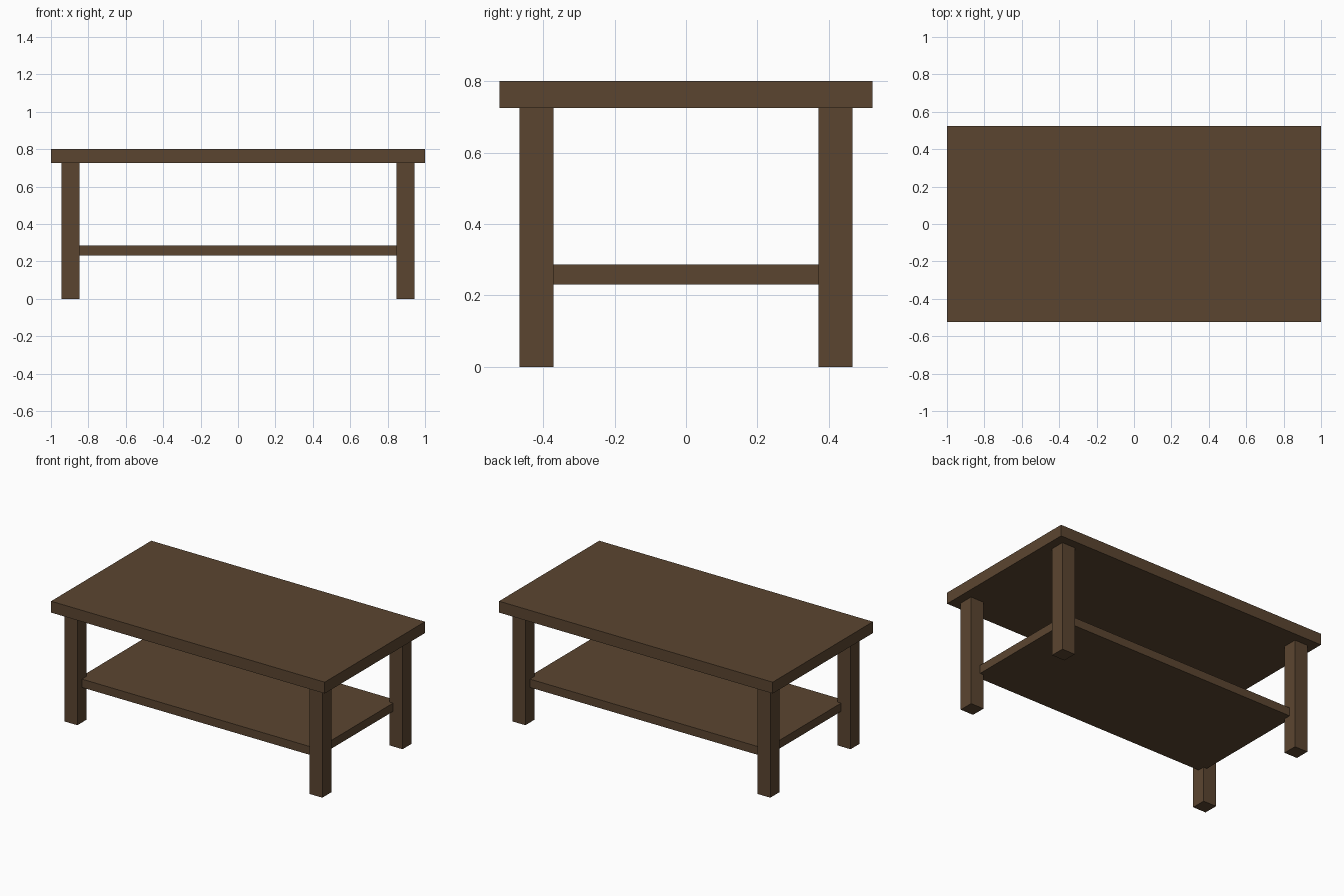
import bpy
import bmesh
from mathutils import Matrix

if "Cube" in bpy.data.objects:
    bpy.data.objects.remove(bpy.data.objects["Cube"])

wood = bpy.data.materials.new("dark brown wood")
wood.diffuse_color = (0.105, 0.06, 0.03, 1)
wood.use_nodes = True
wood.node_tree.nodes["Principled BSDF"].inputs["Base Color"].default_value = wood.diffuse_color


def box(name, x, y, z):
    """Box spanning the given (min, max) ranges."""
    size = [r[1] - r[0] for r in (x, y, z)]
    centre = [(r[0] + r[1]) / 2 for r in (x, y, z)]
    bm = bmesh.new()
    bmesh.ops.create_cube(bm, size=1, matrix=Matrix.Diagonal((*size, 1)))
    mesh = bpy.data.meshes.new(name)
    bm.to_mesh(mesh)
    bm.free()
    mesh.materials.append(wood)
    obj = bpy.data.objects.new(name, mesh)
    obj.location = centre
    bpy.context.collection.objects.link(obj)
    return obj


# Table top
box("table_top", (-1, 1), (-0.523, 0.523), (0.725, 0.8))

# Lower shelf, its corners set into the legs
box("lower_shelf", (-0.873, 0.873), (-0.418, 0.418), (0.231, 0.286))

# Four square legs
half = 0.0475
for sy, depth in ((-1, "front"), (1, "back")):
    for sx, side in ((-1, "left"), (1, "right")):
        cx, cy = sx * 0.895, sy * 0.419
        box(f"{depth}_{side}_leg", (cx - half, cx + half),
            (cy - half, cy + half), (0, 0.725))
